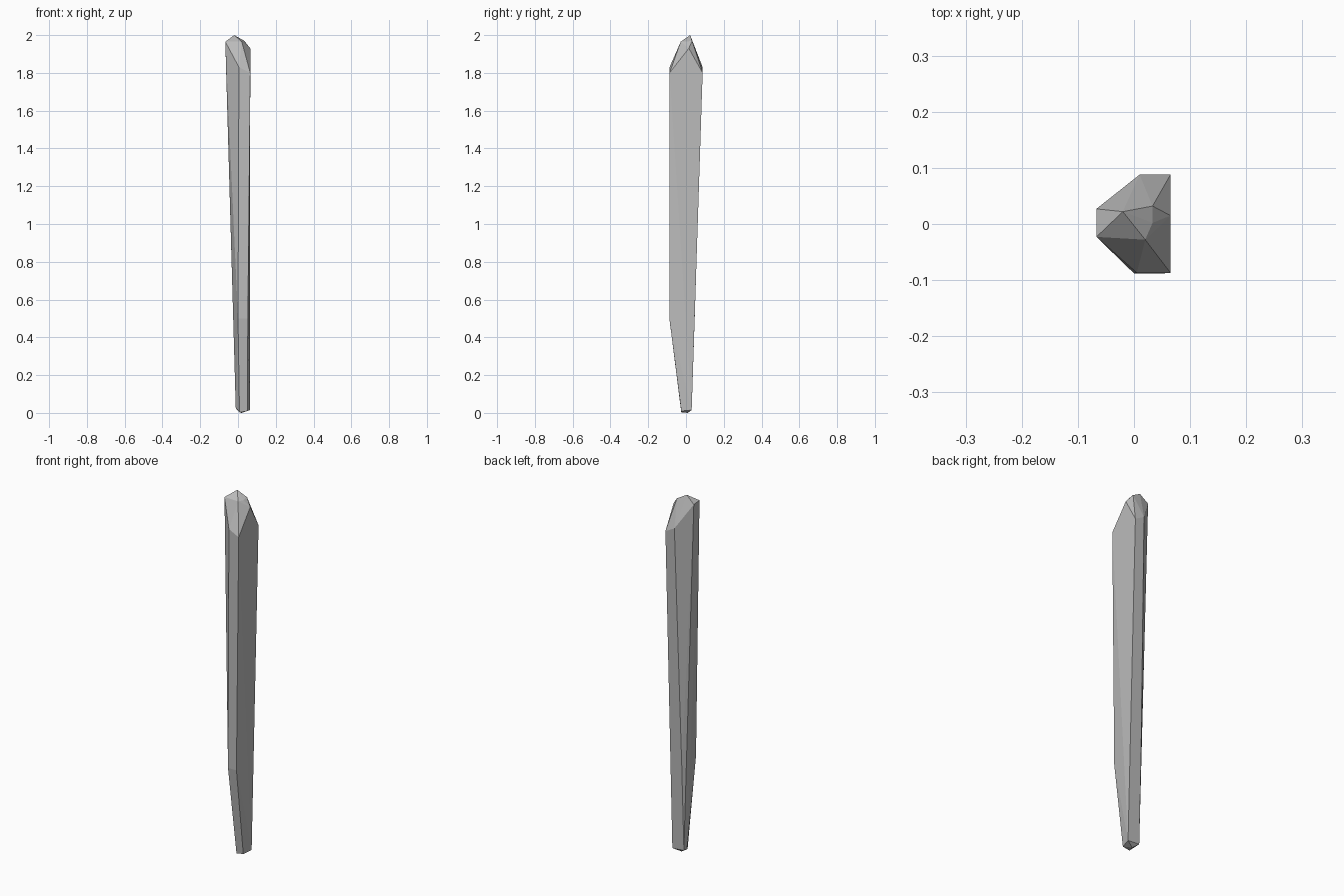
import bpy
import bmesh
import math

default_cube = bpy.data.objects.get("Cube")
if default_cube:
    bpy.data.objects.remove(default_cube, do_unlink=True)

# Single stone colour
stone = bpy.data.materials.new("grey stone")
stone.use_nodes = True
grey = (0.5, 0.5, 0.5, 1)
stone.diffuse_color = grey
stone.node_tree.nodes["Principled BSDF"].inputs["Base Color"].default_value = grey

# Corner points of the faceted shard, grouped by level
tip = [(-0.02, 0.022, 2.0), (0.033, 0.032, 1.97), (0.033, 0.002, 1.965),
       (0.02, -0.028, 1.965), (0.065, 0.015, 1.93)]
left_ridge = [(-0.067, 0.027, 1.96), (-0.067, -0.023, 1.965)]
shoulder = [(0.005, -0.087, 1.83), (0.065, -0.087, 1.8),
            (0.065, 0.088, 1.8), (0.01, 0.088, 1.83)]
waist = [(0.0, -0.088, 0.5), (0.052, -0.088, 0.5), (-0.006, 0.046, 0.5)]
foot = [(0.008, -0.025, 0.003), (0.05, -0.025, 0.01), (0.063, 0.03, 0.015),
        (-0.008, 0.03, 0.02), (-0.012, 0.008, 0.03), (0.02, 0.01, 0.0)]

# Wrap the corners in flat facets
bm = bmesh.new()
for point in tip + left_ridge + shoulder + waist + foot:
    bm.verts.new(point)
hull = bmesh.ops.convex_hull(bm, input=bm.verts[:])
loose = [v for v in bm.verts if not v.link_faces]
bmesh.ops.delete(bm, geom=loose, context='VERTS')
bmesh.ops.dissolve_limit(bm, angle_limit=math.radians(1.5),
                         verts=bm.verts[:], edges=bm.edges[:])
bmesh.ops.recalc_face_normals(bm, faces=bm.faces[:])

mesh = bpy.data.meshes.new("stone_shard")
bm.to_mesh(mesh)
bm.free()
mesh.materials.append(stone)
shard = bpy.data.objects.new("stone_shard", mesh)
bpy.context.collection.objects.link(shard)
